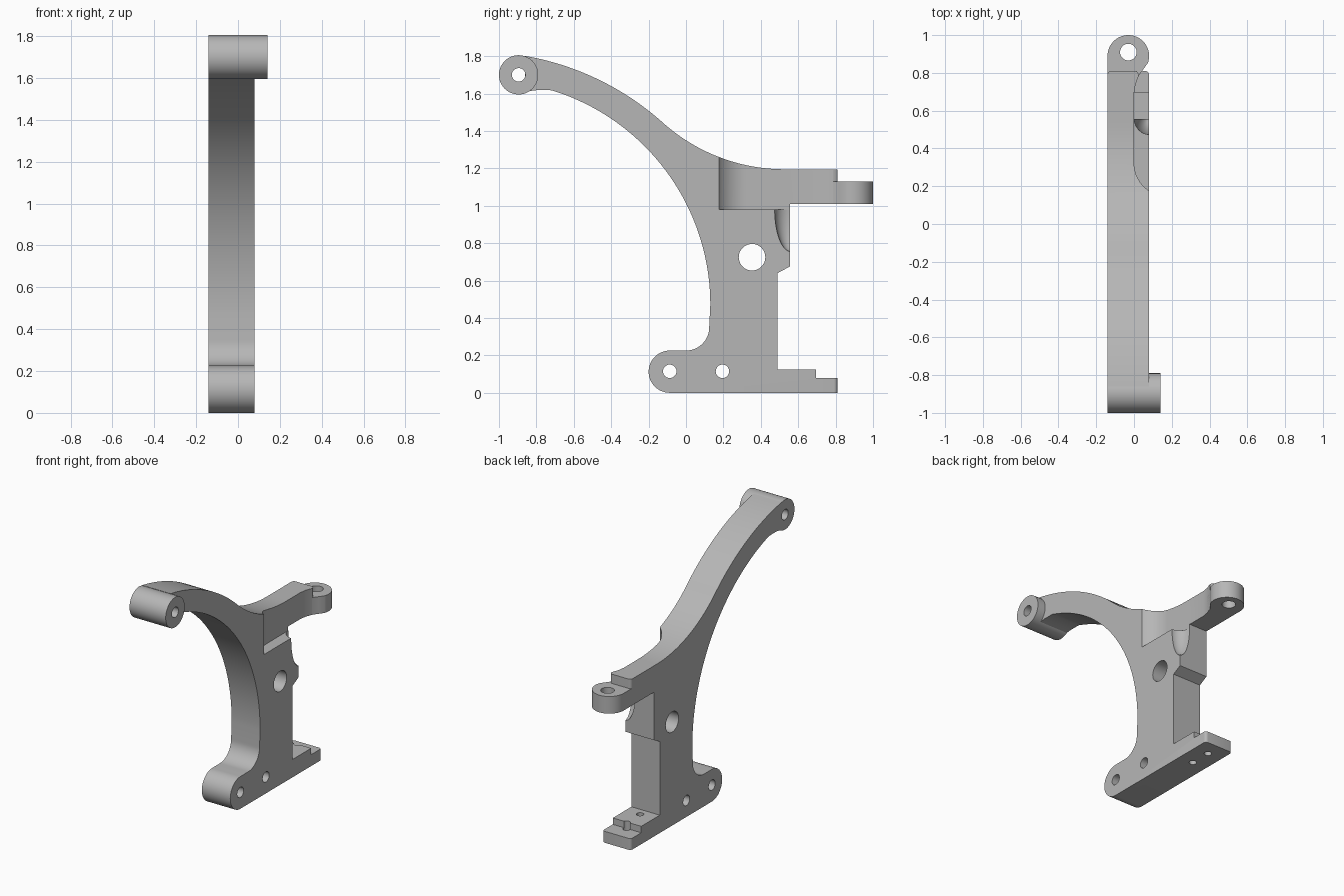
import bpy, bmesh
from math import sin, cos, pi, radians, atan2, hypot
from mathutils import Vector

if "Cube" in bpy.data.objects:
    bpy.data.objects.remove(bpy.data.objects["Cube"])

grey = bpy.data.materials.new("plain_grey")
grey.use_nodes = True
colour = (0.47, 0.47, 0.47, 1)
grey.diffuse_color = colour
grey.node_tree.nodes["Principled BSDF"].inputs["Base Color"].default_value = colour


def arc(cx, cy, r, start, end, n=24):
    """Points on a circle between two angles in degrees."""
    angles = [radians(start + (end - start) * i / n) for i in range(n + 1)]
    return [(cx + r * cos(a), cy + r * sin(a)) for a in angles]


def arc_through(a, b, c, n=28):
    """Points on the arc that passes through a, b and c."""
    (ax, ay), (bx, by), (cx, cy) = a, b, c
    d = 2 * (ax * (by - cy) + bx * (cy - ay) + cx * (ay - by))
    sa, sb, sc = ax * ax + ay * ay, bx * bx + by * by, cx * cx + cy * cy
    ox = (sa * (by - cy) + sb * (cy - ay) + sc * (ay - by)) / d
    oy = (sa * (cx - bx) + sb * (ax - cx) + sc * (bx - ax)) / d
    start, end = atan2(ay - oy, ax - ox), atan2(cy - oy, cx - ox)
    sweep = (end - start + pi) % (2 * pi) - pi
    r = hypot(ax - ox, ay - oy)
    return arc(ox, oy, r, start * 180 / pi, (start + sweep) * 180 / pi, n)


def prism(name, points, axis, low, high):
    """Extrude a (y, z) profile along x, or an (x, y) plan along z."""
    place = (lambda p, h: (h, *p)) if axis == "x" else (lambda p, h: (*p, h))
    bm = bmesh.new()
    face = bm.faces.new([bm.verts.new(place(p, low)) for p in points])
    new = bmesh.ops.extrude_face_region(bm, geom=[face])["geom"]
    move = Vector(place((0, 0), high - low))
    bmesh.ops.translate(bm, vec=move, verts=[g for g in new if isinstance(g, bmesh.types.BMVert)])
    bmesh.ops.recalc_face_normals(bm, faces=bm.faces)
    mesh = bpy.data.meshes.new(name)
    bm.to_mesh(mesh)
    bm.free()
    obj = bpy.data.objects.new(name, mesh)
    bpy.context.collection.objects.link(obj)
    mesh.materials.append(grey)
    return obj


def circle(cx, cy, r, n=40):
    return arc(cx, cy, r, 0, 360, n)[:-1]


def activate(obj):
    bpy.ops.object.select_all(action="DESELECT")
    obj.select_set(True)
    bpy.context.view_layer.objects.active = obj


def cut(obj, cutter):
    """Subtract a cutter and discard it."""
    mod = obj.modifiers.new("cut", "BOOLEAN")
    mod.operation, mod.solver, mod.object = "DIFFERENCE", "EXACT", cutter
    cutter.hide_render = True
    activate(obj)
    bpy.ops.object.modifier_apply(modifier=mod.name)
    bpy.data.objects.remove(cutter)


LEFT, RIGHT = 0.08, -0.14
LUG = (-0.03, 0.89)
BOSS = (-0.895, 1.7)

# Main bracket: curved upper arm, rear arm, column and foot in one profile
profile = arc_through((-0.86, 1.801), (-0.5, 1.69), (-0.13, 1.45))
profile += arc_through((-0.13, 1.45), (0.16, 1.267), (0.54, 1.195))[1:]
profile += [(0.81, 1.195), (0.81, 1.01), (0.555, 1.01), (0.555, 0.675), (0.49, 0.64),
            (0.49, 0.125), (0.695, 0.125), (0.695, 0.08), (0.81, 0.08), (0.81, 0)]
profile += arc(-0.087, 0.113, 0.113, 270, 90)
profile += arc(0, 0.35, 0.124, 270, 360, 16)
profile += arc(-1.07, 0.47, 1.2, 0, 73, 40)
profile += [(-0.8, 1.618), (-0.86, 1.61)]
bracket = prism("bracket", profile, "x", RIGHT, LEFT)

# Rounded corners at the ends of the foot and rear arm
bm = bmesh.new()
bm.from_mesh(bracket.data)
ends = [e for e in bm.edges if all(abs(v.co.y - 0.81) < 0.001 for v in e.verts)
        and abs(e.verts[0].co.x - e.verts[1].co.x) < 0.001]
bmesh.ops.bevel(bm, geom=ends, offset=0.02, segments=5, profile=0.5, affect="EDGES")
bm.to_mesh(bracket.data)
bm.free()

# Side recess that narrows the rear arm
plan = [(0.3, 0.175)] + arc(0.18, 0.325, 0.18, 236.4, 180, 16)
plan += [(0, 0.69), (0.008, 0.74), (0.025, 0.785), (0.022, 0.8), (0.005, 0.82), (0.3, 0.9)]
cut(bracket, prism("recess_cutter", plan, "z", 0.98, 1.5))

# Rounded scoop under the recess
bpy.ops.mesh.primitive_uv_sphere_add(segments=48, ring_count=32, location=(0.081, 0.56, 0.98))
scoop = bpy.context.object
scoop.scale = (0.08, 0.086, 0.225)
scoop.data.materials.append(grey)
cut(bracket, scoop)

# Cross holes through the column and foot
for y, z, r in ((-0.087, 0.115, 0.036), (0.195, 0.115, 0.036), (0.353, 0.725, 0.071)):
    cut(bracket, prism("hole_cutter", circle(y, z, r), "x", -0.3, 0.3))

# Mounting holes down through the foot
for y in (0.55, 0.7):
    cut(bracket, prism("hole_cutter", circle(-0.03, y, 0.024), "z", -0.1, 0.3))

# Rear lug with upright hole
outline = [(RIGHT, 0.74), (0.008, 0.74), (0.025, 0.785), (0.05, 0.82)]
outline += arc(*LUG, 0.11, -20, 180, 40)
lug = prism("rear_lug", outline, "z", 1.01, 1.13)
cut(lug, prism("hole_cutter", circle(LUG[0], 0.91, 0.044), "z", 0.9, 1.3))
for v in lug.data.vertices:
    if v.co.y > 0.88 and hypot(v.co.x - LUG[0], v.co.y - 0.91) > 0.06:
        v.co.y = min(v.co.y, 1.0)

# Boss at the tip of the upper arm
boss = prism("arm_boss", circle(*BOSS, 0.105, 64), "x", RIGHT, 0.14)
cut(boss, prism("hole_cutter", circle(*BOSS, 0.036), "x", -0.3, 0.3))

for part in (bracket, lug, boss):
    activate(part)
    bpy.ops.object.shade_smooth_by_angle(angle=radians(30))
